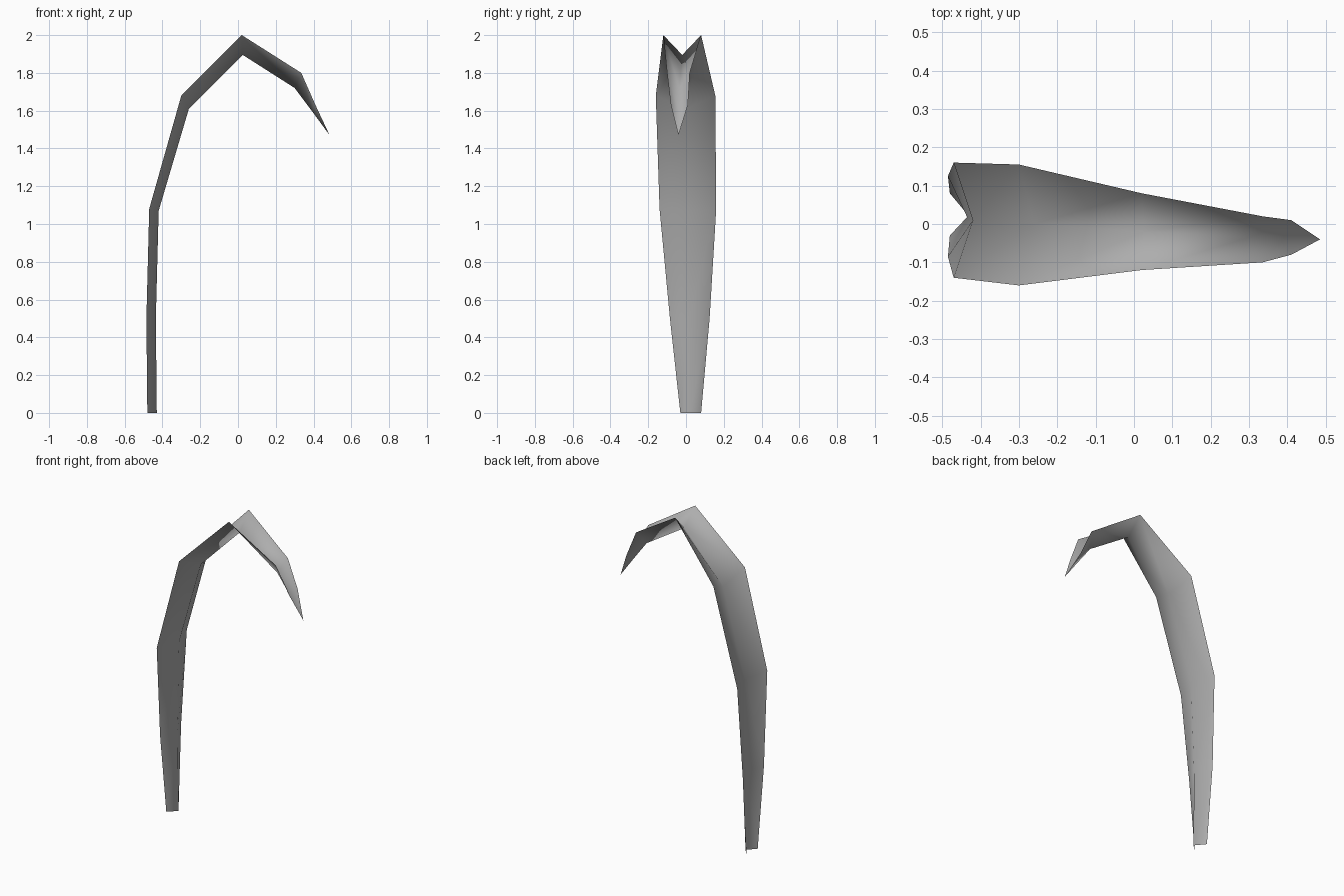
import bpy
import bmesh

# Remove the default cube only
default_cube = bpy.data.objects.get("Cube")
if default_cube:
    bpy.data.objects.remove(default_cube, do_unlink=True)

# Single plain grey material
grey = bpy.data.materials.new("plain_grey")
grey.use_nodes = True
colour = (0.42, 0.42, 0.42, 1)
grey.diffuse_color = colour
grey.node_tree.nodes["Principled BSDF"].inputs["Base Color"].default_value = colour

# Folded cross-sections from root to near the tip:
# (edge x, edge z), (midrib x, midrib z), (front edge y, midrib y, back edge y)
sections = [
    ((-.48, 0), (-.43, 0), (-.03, .02, .08)),
    ((-.485, .5), (-.435, .5), (-.085, .018, .125)),
    ((-.47, 1.08), (-.42, 1.07), (-.14, .01, .16)),
    ((-.3, 1.68), (-.26, 1.61), (-.16, 0, .155)),
    ((.02, 2), (.025, 1.895), (-.12, -.02, .08)),
    ((.335, 1.8), (.3, 1.72), (-.1, -.035, .02)),
    ((.41, 1.63), (.39, 1.6), (-.08, -.037, .01)),
]
tip_point = (.485, -.04, 1.47)


def add_section(bm, edge, midrib, widths):
    """Add front edge, midrib and back edge points of one section."""
    profile = (edge, midrib, edge)
    return [bm.verts.new((x, y, z)) for (x, z), y in zip(profile, widths)]


# Leaf blade: an arching strip, creased along the midrib, ending in a point
bm = bmesh.new()
rows = [add_section(bm, *section) for section in sections]
for lower, upper in zip(rows, rows[1:]):
    for side in range(2):
        bm.faces.new((lower[side], upper[side], upper[side + 1], lower[side + 1]))

# Pointed tip closes both halves
tip = bm.verts.new(tip_point)
for side in range(2):
    bm.faces.new((rows[-1][side], tip, rows[-1][side + 1]))

# Smooth shading across the whole blade
for face in bm.faces:
    face.smooth = True

mesh = bpy.data.meshes.new("leaf_blade")
bm.normal_update()
bm.to_mesh(mesh)
bm.free()
mesh.materials.append(grey)

leaf_blade = bpy.data.objects.new("leaf_blade", mesh)
bpy.context.collection.objects.link(leaf_blade)
